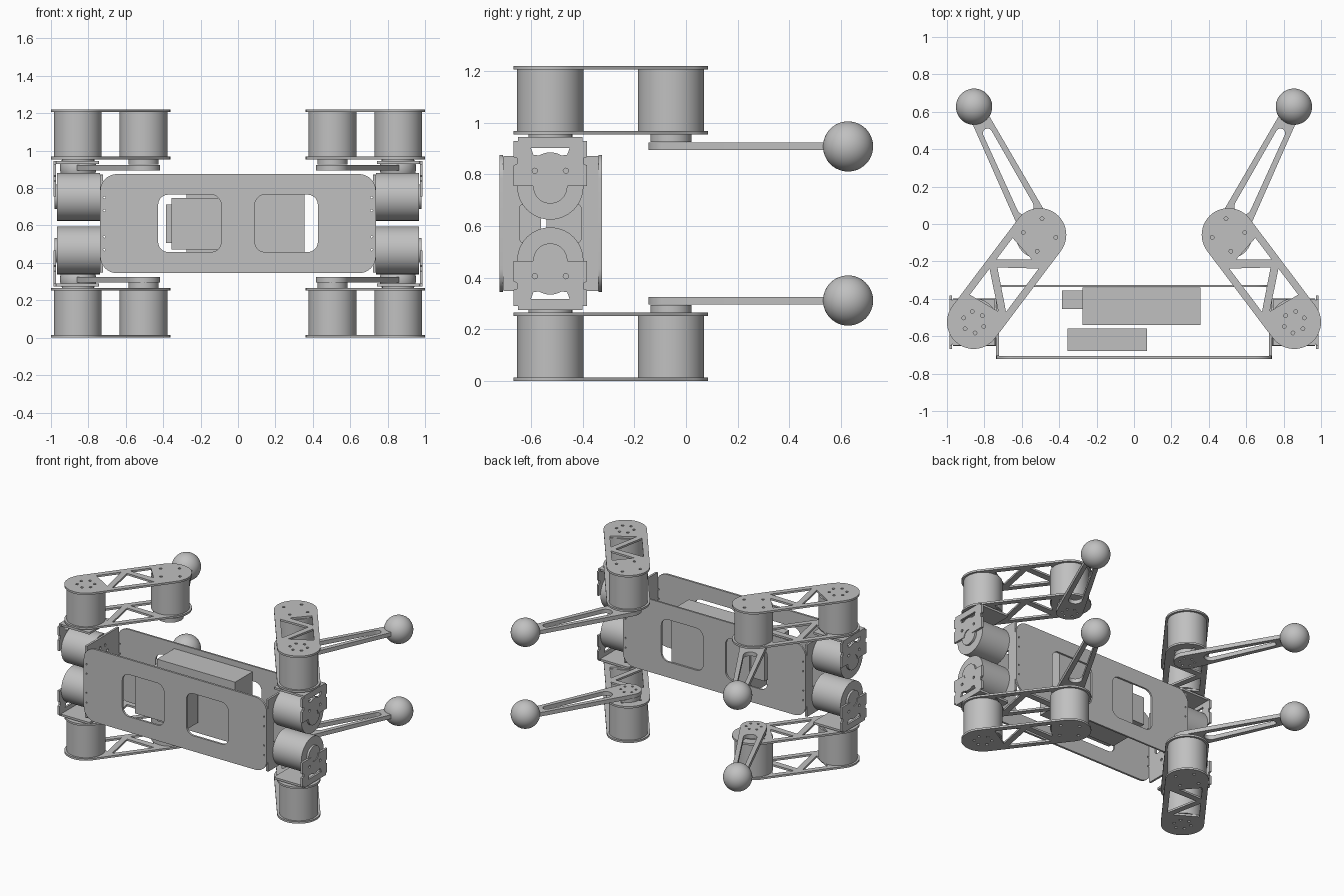
import bpy, bmesh, math
from mathutils import Matrix, Vector

if "Cube" in bpy.data.objects:
    bpy.data.objects.remove(bpy.data.objects["Cube"])

MID = 0.61                       # mirror height
HIP = (0.857, -0.525)            # shoulder axis (x, y)
ELBOW = (0.505, -0.058)          # elbow axis (x, y)
BALL = (0.855, 0.627)            # foot centre (x, y)
HIP_Z = 0.753

grey = bpy.data.materials.new("light grey")
grey.diffuse_color = (0.53, 0.53, 0.53, 1)
grey.use_nodes = True
grey.node_tree.nodes["Principled BSDF"].inputs["Base Color"].default_value = grey.diffuse_color

# axis frames for flat plates: (u, v) -> (x, y), (x, z), (y, z)
XY = Matrix(((1, 0, 0), (0, 1, 0), (0, 0, 1)))
XZ = Matrix(((1, 0, 0), (0, 0, -1), (0, 1, 0)))
YZ = Matrix(((0, 0, 1), (1, 0, 0), (0, 1, 0)))


def finish(name, mesh, copies):
    """Place a mesh once, or mirrored left/right ('x') and up/down ('z')."""
    mesh.materials.clear()
    mesh.materials.append(grey)
    for sx in ((1, -1) if "x" in copies else (1,)):
        for sz in ((1, -1) if "z" in copies else (1,)):
            m = mesh.copy()
            m.transform(Matrix.Translation((0, 0, MID * (1 - sz))) @ Matrix.Diagonal((sx, 1, sz, 1)))
            if sx * sz < 0:
                m.flip_normals()
            tag = ("_right" if sx > 0 else "_left") if "x" in copies else ""
            tag += ("_upper" if sz > 0 else "_lower") if "z" in copies else ""
            ob = bpy.data.objects.new(name + tag, m)
            bpy.context.collection.objects.link(ob)
            bpy.ops.object.select_all(action='DESELECT')
            ob.select_set(True)
            bpy.context.view_layer.objects.active = ob
            bpy.ops.object.shade_smooth_by_angle(angle=math.radians(30))
    bpy.data.meshes.remove(mesh)


def plate(name, loops, lo, hi, frame=XY, copies=""):
    """Flat plate with holes: first loop is the outline, the rest are cut out."""
    cu = bpy.data.curves.new(name, 'CURVE')
    cu.dimensions, cu.fill_mode, cu.extrude = '2D', 'BOTH', (hi - lo) / 2
    for pts in loops:
        s = cu.splines.new('POLY')
        s.points.add(len(pts) - 1)
        for p, (u, v) in zip(s.points, pts):
            p.co = (u, v, 0, 1)
        s.use_cyclic_u = True
    ob = bpy.data.objects.new(name, cu)
    mesh = bpy.data.meshes.new_from_object(ob)
    bpy.data.objects.remove(ob)
    sign = -1 if frame is XZ else 1
    mesh.transform(frame.to_4x4() @ Matrix.Translation((0, 0, sign * (lo + hi) / 2)))
    bm = bmesh.new()
    bm.from_mesh(mesh)
    bmesh.ops.remove_doubles(bm, verts=bm.verts, dist=1e-5)
    bmesh.ops.recalc_face_normals(bm, faces=bm.faces)
    bm.to_mesh(mesh)
    bm.free()
    finish(name, mesh, copies)


def solid(name, kind, centre, size, copies="", axis='Z'):
    """Box (size xyz), cylinder (radius, length) or ball (radius)."""
    bm = bmesh.new()
    if kind == "box":
        bmesh.ops.create_cube(bm, size=1)
        bmesh.ops.scale(bm, vec=size, verts=bm.verts)
    elif kind == "cylinder":
        bmesh.ops.create_cone(bm, cap_ends=True, segments=64, radius1=size[0], radius2=size[0], depth=size[1])
        if axis == 'X':
            bmesh.ops.rotate(bm, matrix=Matrix.Rotation(math.pi / 2, 3, 'Y'), verts=bm.verts)
    else:
        bmesh.ops.create_uvsphere(bm, u_segments=48, v_segments=24, radius=size[0])
    bmesh.ops.translate(bm, vec=centre, verts=bm.verts)
    mesh = bpy.data.meshes.new(name)
    bm.to_mesh(mesh)
    bm.free()
    finish(name, mesh, copies)


def arc(c, r, a0, a1, n=24):
    return [(c[0] + r * math.cos(a0 + (a1 - a0) * i / n),
             c[1] + r * math.sin(a0 + (a1 - a0) * i / n)) for i in range(n + 1)]


def circle(c, r, n=12):
    return arc(c, r, 0, math.tau, n)[:-1]


def bolts(c, ring, count, turn=0.0, r=0.01):
    return [circle((c[0] + ring * math.cos(turn + math.tau * i / count),
                    c[1] + ring * math.sin(turn + math.tau * i / count)), r) for i in range(count)]


def capsule(a, ra, b, rb):
    """Outline around two circles joined by tangents."""
    d = Vector(b) - Vector(a)
    t, k = math.atan2(d.y, d.x), math.acos((ra - rb) / d.length)
    return arc(a, ra, t + k, t - k + math.tau) + arc(b, rb, t - k, t + k)


def rounded(x0, x1, y0, y1, r):
    q = math.pi / 2
    return (arc((x1 - r, y1 - r), r, 0, q, 8) + arc((x0 + r, y1 - r), r, q, 2 * q, 8)
            + arc((x0 + r, y0 + r), r, 2 * q, 3 * q, 8) + arc((x1 - r, y0 + r), r, 3 * q, 4 * q, 8))


# body: front and back panels with two windows, two end panels
panel = [rounded(-0.737, 0.737, 0.345, 0.875, 0.09),
         rounded(-0.427, -0.09, 0.458, 0.765, 0.055), rounded(0.09, 0.427, 0.458, 0.765, 0.055)]
panel += [circle((sx * 0.715, z), 0.006, 8) for sx in (-1, 1) for z in (0.47, 0.54, 0.68, 0.75)]
plate("front_panel", panel, -0.722, -0.707, XZ)
plate("back_panel", panel, -0.338, -0.325, XZ)
end = [rounded(-0.707, -0.338, 0.348, 0.872, 0.005), rounded(-0.645, -0.405, 0.535, 0.685, 0.02)]
for z in (HIP_Z, 2 * MID - HIP_Z):
    end += bolts((-0.525, z), 0.055, 6)
plate("end_panel", end, 0.722, 0.737, YZ, "x")

# electronics between the panels
solid("battery", "box", (0.04, -0.44, MID), (0.63, 0.20, 0.45))
solid("battery_plug", "box", (-0.33, -0.405, MID), (0.11, 0.10, 0.205))
solid("control_box", "box", (-0.142, -0.62, MID), (0.425, 0.12, 0.275))

# hip motors and their angle brackets
solid("hip_motor", "cylinder", (0.852, -0.525, HIP_Z), (0.128, 0.23), "xz", 'X')
solid("hip_motor_hub", "cylinder", (0.972, -0.525, HIP_Z), (0.066, 0.02), "xz", 'X')
half = [(0.142, 0.755), (0.142, 0.835), (0.128, 0.84), (0.128, 0.862), (0.142, 0.867), (0.142, 0.93),
        (0.125, 0.93), (0.125, 0.945)]
outline = [(-0.525 + u, z) for u, z in half] + [(-0.525 - u, z) for u, z in reversed(half)]
outline += arc((-0.525, 0.755), 0.04, math.pi, 0, 12)
slot = [(-0.60, 0.902), (-0.59, 0.875)] + arc((-0.525, 0.80), 0.085, 2.1, 1.04, 8) + [(-0.46, 0.875), (-0.45, 0.902)]
plate("hip_bracket_side", [outline, slot, circle((-0.585, 0.814), 0.01), circle((-0.465, 0.814), 0.01)],
      0.972, 0.987, YZ, "xz")
plate("hip_bracket_top", [rounded(0.742, 0.972, -0.65, -0.40, 0.01)], 0.93, 0.945, XY, "xz")
solid("shoulder_hub", "cylinder", (*HIP, 0.95), (0.085, 0.014), "xz")

# upper legs: two truss plates holding two motors
along = (Vector(ELBOW) - Vector(HIP)).normalized()
side = Vector((-along.y, along.x))
triangles = [[(0.34, -0.105), (0.485, -0.105), (0.455, 0.045)],
             [(0.31, -0.075), (0.438, 0.105), (0.148, 0.105)],
             [(0.28, -0.105), (0.105, -0.105), (0.125, 0.07)]]
truss = [capsule(HIP, 0.143, ELBOW, 0.143)]
truss += [[tuple(Vector(HIP) + along * u + side * v) for u, v in t] for t in triangles]
truss += bolts(HIP, 0.058, 6, 0.4) + bolts(ELBOW, 0.088, 4, 0.15)
plate("leg_plate_outer", truss, 1.206, 1.22, XY, "xz")
plate("leg_plate_inner", truss, 0.954, 0.968, XY, "xz")
for label, c in (("shoulder_motor", HIP), ("elbow_motor", ELBOW)):
    solid(label, "cylinder", (*c, 1.087), (0.128, 0.238), "xz")

# lower legs: tapered slotted link ending in a ball foot
solid("elbow_hub", "cylinder", (*ELBOW, 0.94), (0.08, 0.03), "xz")
reach = (Vector(BALL) - Vector(ELBOW)).normalized()
link = [capsule(ELBOW, 0.088, BALL, 0.045),
        capsule(tuple(Vector(ELBOW) + reach * 0.17), 0.045, tuple(Vector(ELBOW) + reach * 0.61), 0.025)]
link += bolts(ELBOW, 0.05, 6, 0.55, 0.008)
plate("lower_leg", link, 0.895, 0.924, XY, "xz")
solid("ball_foot", "ball", (*BALL, 0.908), (0.097,), "xz")
